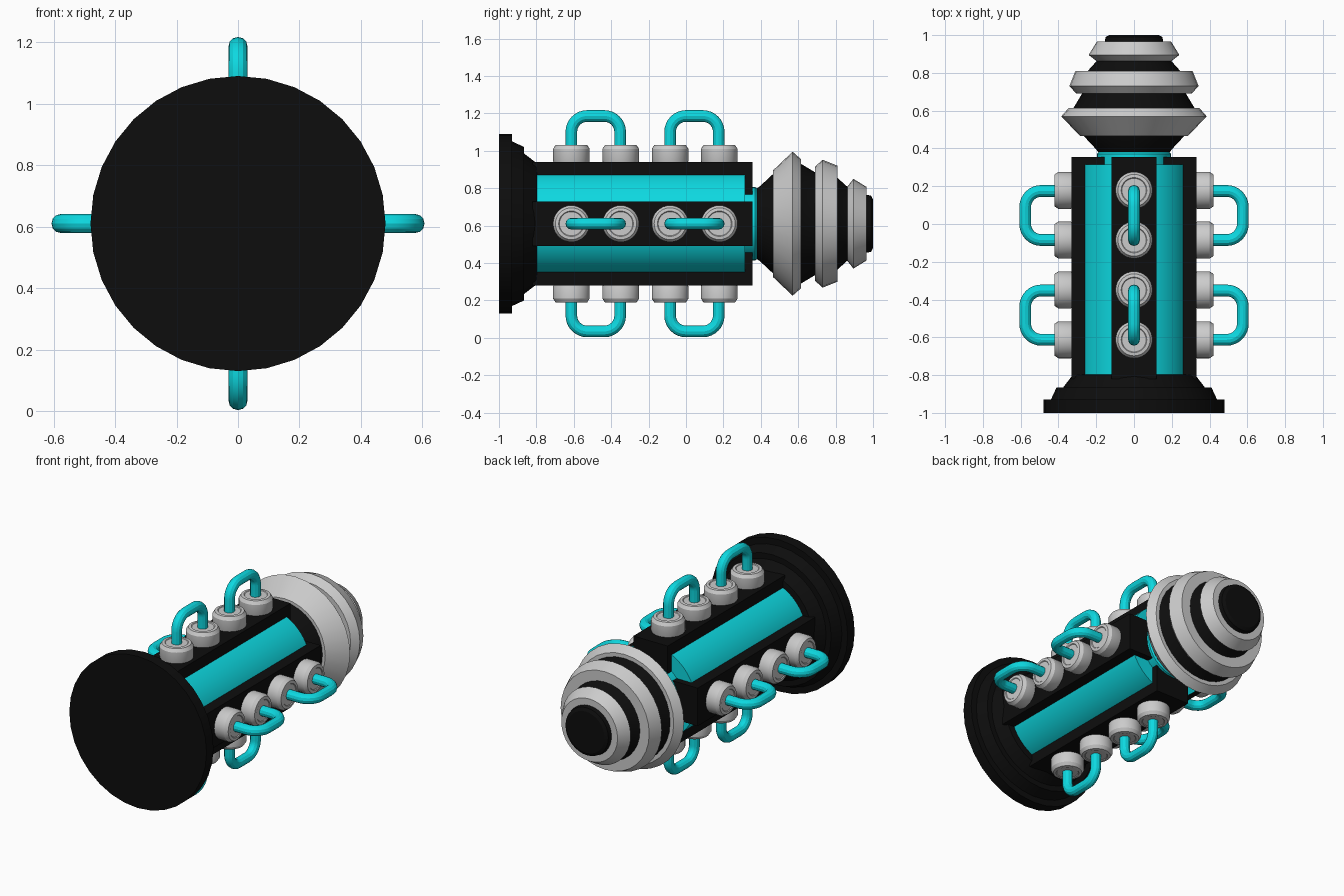
import bpy, bmesh, math
from mathutils import Matrix, Vector

if "Cube" in bpy.data.objects:
    bpy.data.objects.remove(bpy.data.objects["Cube"])

AXIS_Z = 0.61
CENTRE = Vector((0, 0, AXIS_Z))


def material(name, rgb):
    m = bpy.data.materials.new(name)
    m.diffuse_color = (*rgb, 1)
    m.use_nodes = True
    m.node_tree.nodes["Principled BSDF"].inputs["Base Color"].default_value = m.diffuse_color
    return m


BLACK = material("black", (0.004, 0.004, 0.004))
CYAN = material("cyan", (0.004, 0.69, 0.75))


def finish(ob, mat=None, smooth=True):
    if mat:
        ob.data.materials.append(mat)
    bpy.ops.object.select_all(action='DESELECT')
    ob.select_set(True)
    bpy.context.view_layer.objects.active = ob
    if ob.type == 'CURVE':
        bpy.ops.object.convert(target='MESH')
        ob = bpy.context.object
    if smooth:
        bpy.ops.object.shade_smooth_by_angle(angle=math.radians(25))
    return ob


def mesh_object(name, bm, mat=None, smooth=True):
    bmesh.ops.recalc_face_normals(bm, faces=bm.faces)
    me = bpy.data.meshes.new(name)
    bm.to_mesh(me)
    bm.free()
    ob = bpy.data.objects.new(name, me)
    bpy.context.collection.objects.link(ob)
    return finish(ob, mat, smooth)


def lathe(name, profile, mat=None, sides=32, matrix=None):
    """Closed solid turned from (height, radius) pairs; default axis is +y."""
    if matrix is None:
        matrix = Matrix.Translation(CENTRE) @ Matrix.Rotation(-math.pi / 2, 4, 'X')
    bm = bmesh.new()
    rings = []
    for h, r in profile:
        rings.append([bm.verts.new((r * math.cos(2 * math.pi * i / sides),
                                    r * math.sin(2 * math.pi * i / sides), h))
                      for i in range(sides)])
    for a, b in zip(rings, rings[1:]):
        for i in range(sides):
            j = (i + 1) % sides
            bm.faces.new((a[i], a[j], b[j], b[i]))
    bm.faces.new(rings[0])
    bm.faces.new(rings[-1])
    bm.transform(matrix)
    return mesh_object(name, bm, mat)


# Stepped base flange
lathe("base_flange", [(-1, .48), (-.93, .48), (-.93, .44), (-.865, .41),
                      (-.865, .375), (-.8, .325), (-.79, .2)], BLACK)

# Cyan inner drum, showing as panels between the rails, and its collar
lathe("inner_drum", [(-.82, .286), (.315, .286)], CYAN, 64)
lathe("collar", [(.3, .197), (.37, .197), (.385, .185), (.4, .15)], CYAN)

# Black tapered core of the nose
lathe("nose_core", [(.38, .19), (.395, .2), (.47, .27), (.615, .32), (.69, .275),
                    (.81, .245), (.86, .2), (.965, .155), (.99, .15), (1, .13)], BLACK)

# Grey bevelled rings around the nose
for i, prof in enumerate([[(.465, .285), (.57, .385), (.615, .345)],
                          [(.69, .305), (.73, .342), (.81, .31)],
                          [(.86, .195), (.895, .24), (.965, .197)]]):
    lathe(f"nose_ring_{i + 1}", prof)


def hose_path(y0, y1, base, top, r):
    """U shaped path with rounded corners in the local yz plane."""
    pts = [(0, y0, base)]
    for cy, start in ((y0 + r, math.pi), (y1 - r, math.pi / 2)):
        for k in range(9):
            a = start - k * math.pi / 16
            pts.append((0, cy + r * math.cos(a), top - r + r * math.sin(a)))
    return pts + [(0, y1, base)]


CAP = [(.31, .088), (.335, .098), (.4, .098), (.42, .085), (.422, .068), (.418, .064)]
SOCKETS = (-.613, -.349, -.085, .178)

# Four identical sides: rail, four sockets, two hoses
for n, side in enumerate(("top", "right", "bottom", "left")):
    turn = Matrix.Translation(CENTRE) @ Matrix.Rotation(n * math.pi / 2, 4, 'Y')

    # Rail
    bm = bmesh.new()
    bmesh.ops.create_cube(bm, size=1, matrix=turn
                          @ Matrix.Translation((0, -.2325, .19))
                          @ Matrix.Diagonal((.24, 1.175, .28, 1)))
    mesh_object(f"rail_{side}", bm, BLACK, False)

    # Sockets
    for k, y in enumerate(SOCKETS):
        lathe(f"socket_{side}_{k + 1}", CAP, None, 32,
              turn @ Matrix.Translation((0, y, 0)))

    # Hoses
    for k in range(2):
        cu = bpy.data.curves.new(f"hose_{side}_{k + 1}", 'CURVE')
        cu.dimensions = '3D'
        cu.bevel_depth = .031
        cu.bevel_resolution = 4
        pts = hose_path(SOCKETS[2 * k], SOCKETS[2 * k + 1] - .003, .40, .576, .085)
        sp = cu.splines.new('POLY')
        sp.points.add(len(pts) - 1)
        for p, co in zip(sp.points, pts):
            p.co = (*(turn @ Vector(co)), 1)
        ob = bpy.data.objects.new(cu.name, cu)
        bpy.context.collection.objects.link(ob)
        finish(ob, CYAN)
